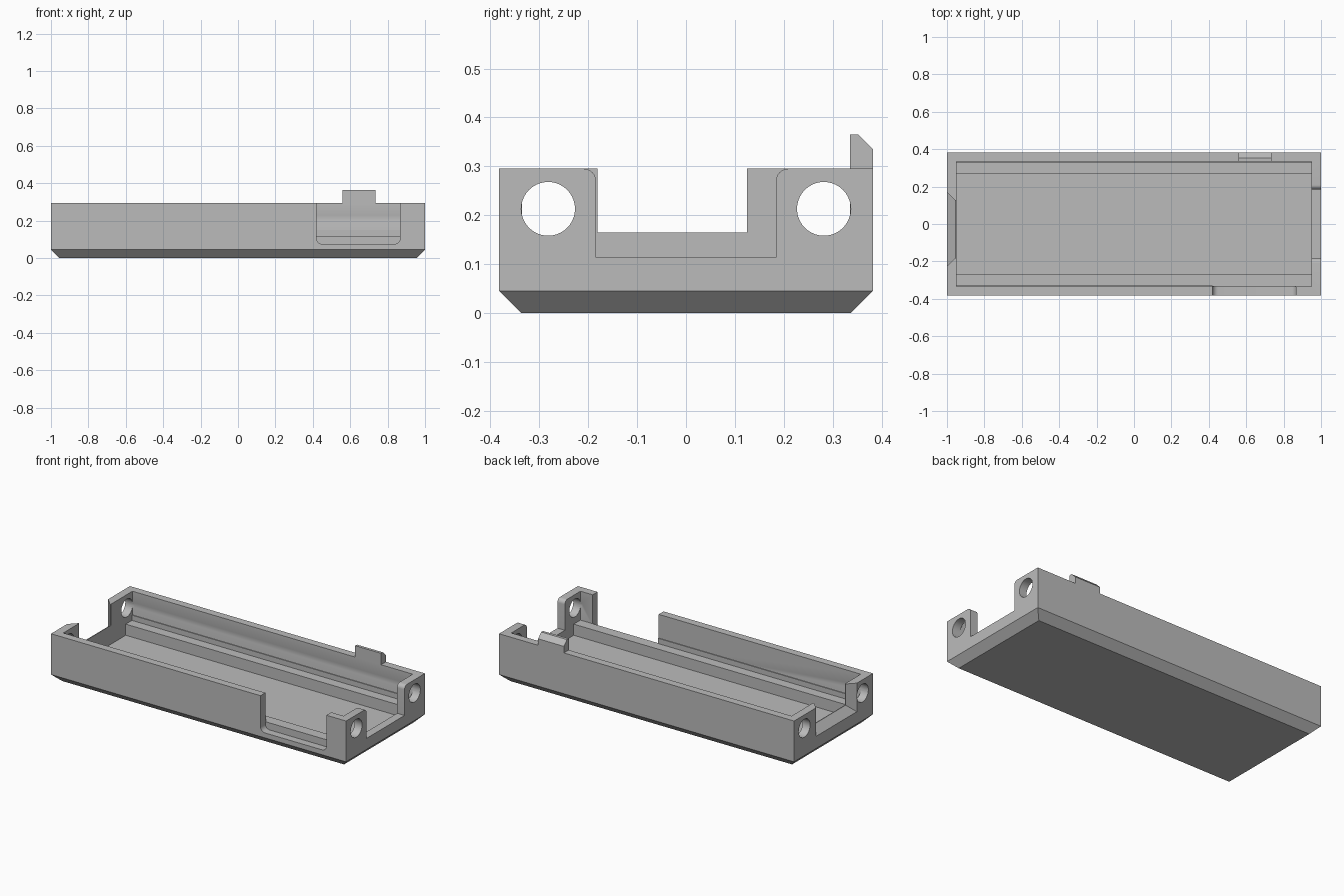
import bpy, bmesh, math
from mathutils import Vector

cube = bpy.data.objects.get("Cube")
if cube:
    bpy.data.objects.remove(cube, do_unlink=True)

grey = bpy.data.materials.new("plain grey")
grey.use_nodes = True
colour = (0.5, 0.5, 0.5, 1)
grey.diffuse_color = colour
grey.node_tree.nodes["Principled BSDF"].inputs["Base Color"].default_value = colour


def loft(name, rings):
    """Join rings of equal point count and cap both ends."""
    bm = bmesh.new()
    loops = [[bm.verts.new(p) for p in ring] for ring in rings]
    for a, b in zip(loops, loops[1:]):
        for i in range(len(a)):
            j = (i + 1) % len(a)
            bm.faces.new((a[i], a[j], b[j], b[i]))
    bm.faces.new(loops[0])
    bm.faces.new(loops[-1])
    bmesh.ops.recalc_face_normals(bm, faces=bm.faces)
    mesh = bpy.data.meshes.new(name)
    bm.to_mesh(mesh)
    bm.free()
    mesh.materials.append(grey)
    obj = bpy.data.objects.new(name, mesh)
    bpy.context.collection.objects.link(obj)
    return obj


def rect(hx, hy, z):
    return [(-hx, -hy, z), (hx, -hy, z), (hx, hy, z), (-hx, hy, z)]


def prism_x(name, profile, x0, x1):
    return loft(name, [[(x, y, z) for y, z in profile] for x in (x0, x1)])


def prism_y(name, profile, y0, y1):
    return loft(name, [[(x, y, z) for x, z in profile] for y in (y0, y1)])


def arc(cx, cz, r, start, end, steps=8):
    angles = [math.radians(start + (end - start) * i / steps) for i in range(steps + 1)]
    return [(cx + r * math.cos(a), cz + r * math.sin(a)) for a in angles]


def cut(target, cutter):
    """Subtract the cutter and discard it."""
    mod = target.modifiers.new("cut", "BOOLEAN")
    mod.operation, mod.solver, mod.object = "DIFFERENCE", "EXACT", cutter
    graph = bpy.context.evaluated_depsgraph_get()
    mesh = bpy.data.meshes.new_from_object(target.evaluated_get(graph))
    target.modifiers.clear()
    target.data = mesh
    bpy.data.objects.remove(cutter, do_unlink=True)


TOP, FLOOR, LEDGE = 0.295, 0.05, 0.118
IN_X, IN_Y = 0.95, 0.335

# Open tray with a chamfered underside
tray = loft("tray", [rect(0.955, 0.337, 0), rect(1, 0.382, 0.045),
                     rect(1, 0.382, TOP), rect(IN_X, IN_Y, TOP), rect(IN_X, IN_Y, FLOOR)])

# Wide end opening with rounded shoulders
r, w, high = 0.025, 0.184, 0.4
opening = [(-w, 0.113), (w, 0.113)]
opening += arc(w + r, TOP - r, r, 180, 90) + [(w + r, high), (-w - r, high)]
opening += arc(-w - r, TOP - r, r, 90, 0)
cut(tray, prism_x("end_cutter", opening, 0.93, 1.1))


# Flared port opening at the other end
def port(x, grow):
    a, b, z = -0.181 - grow, 0.125 + grow, 0.165 - grow
    return [(x, a, z), (x, b, z), (x, b, high), (x, a, high)]


cut(tray, loft("port_cutter", [port(-1.01, 0.055), port(-0.955, 0), port(-0.93, 0)]))

# Side notch with rounded lower corners
notch = arc(0.45, 0.105, 0.03, 180, 270) + arc(0.837, 0.105, 0.03, 270, 360)
notch += [(0.867, high), (0.42, high)]
cut(tray, prism_y("notch_cutter", notch, -0.5, -0.3))

# Round holes in the four corner posts
for side in (-1, 1):
    for x0, x1 in ((-1.1, -0.94), (0.94, 1.1)):
        hole = arc(side * 0.282, 0.213, 0.055, 0, 360, 40)[:-1]
        cut(tray, prism_x("hole_cutter", hole, x0, x1))

# Inner support ledges and the low lips above them
for side, label, lip_end in ((-1, "front", 0.42), (1, "back", IN_X)):
    ledge = [(side * y, z) for y, z in
             ((0.27, FLOOR), (IN_Y, FLOOR), (IN_Y, LEDGE), (0.27, LEDGE))]
    prism_x(label + "_ledge", ledge, -IN_X, IN_X)
    lip = [(side * y, z) for y, z in
           ((0.33, LEDGE), (IN_Y, LEDGE), (IN_Y, 0.15), (0.33, 0.15))]
    prism_x(label + "_lip", lip, -IN_X, lip_end)

# Chamfered catch on the back wall
catch = [(IN_Y, TOP), (0.382, TOP), (0.382, 0.335), (0.352, 0.365), (IN_Y, 0.365)]
prism_x("back_catch", catch, 0.56, 0.735)

# Smooth only the rounded cuts
bpy.ops.object.select_all(action="DESELECT")
tray.select_set(True)
bpy.context.view_layer.objects.active = tray
bpy.ops.object.shade_smooth_by_angle(angle=math.radians(30))
